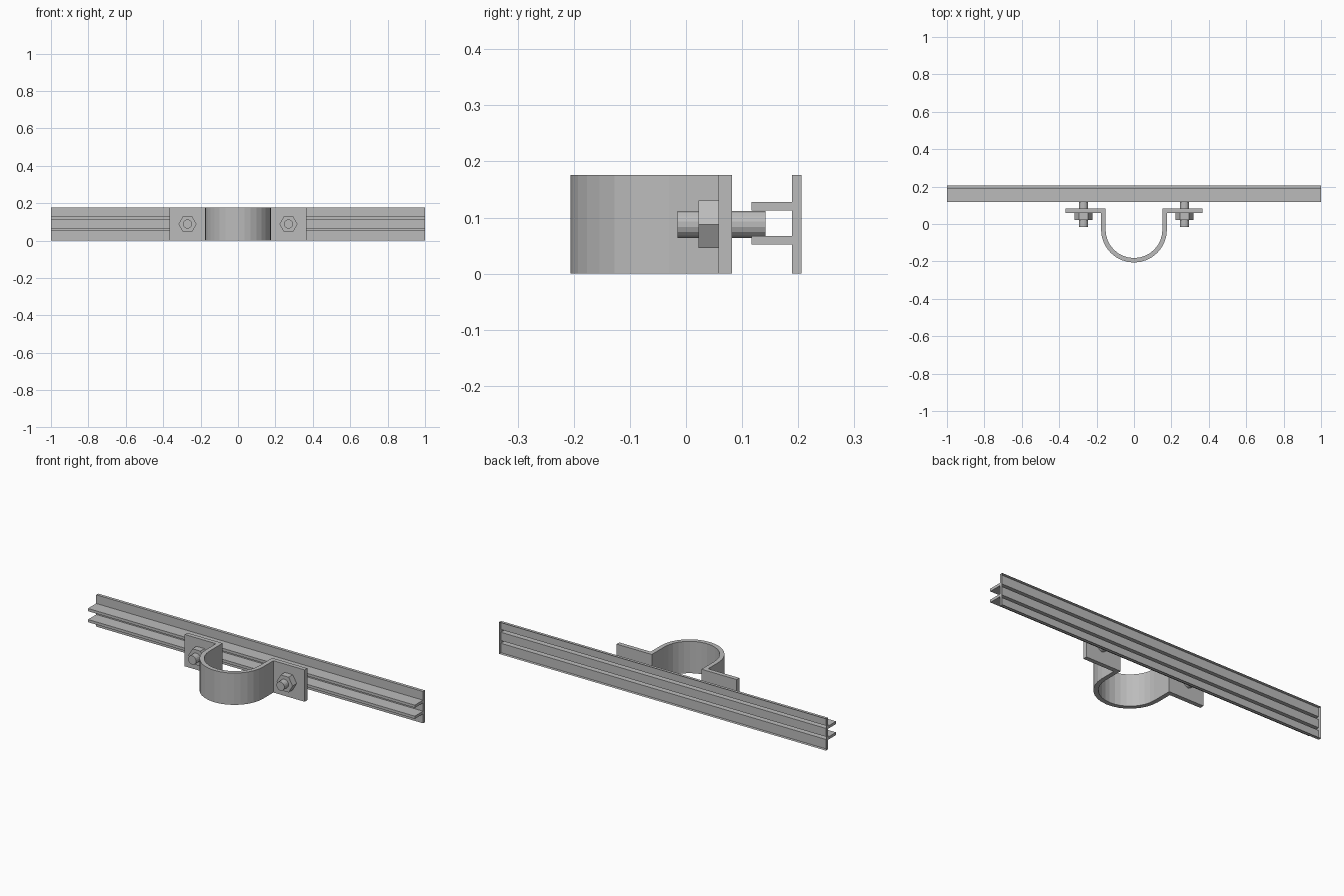
import bpy, bmesh, math
from mathutils import Matrix

old = bpy.data.objects.get("Cube")
if old:
    bpy.data.objects.remove(old, do_unlink=True)

HEIGHT = 0.176
MID = HEIGHT / 2

steel = bpy.data.materials.new("grey_steel")
steel.use_nodes = True
COLOUR = (0.5, 0.5, 0.5, 1)
steel.diffuse_color = COLOUR
steel.node_tree.nodes["Principled BSDF"].inputs["Base Color"].default_value = COLOUR


def finish(name, bm):
    bmesh.ops.recalc_face_normals(bm, faces=bm.faces)
    mesh = bpy.data.meshes.new(name)
    bm.to_mesh(mesh)
    bm.free()
    mesh.materials.append(steel)
    obj = bpy.data.objects.new(name, mesh)
    bpy.context.collection.objects.link(obj)
    return obj


def extrude_profile(name, points, offset, skip_last=False):
    """Sweep a closed outline along an offset, optionally leaving its last side open."""
    bm = bmesh.new()
    near = [bm.verts.new(p) for p in points]
    far = [bm.verts.new([a + b for a, b in zip(p, offset)]) for p in points]
    bm.faces.new(near)
    bm.faces.new(far[::-1])
    n = len(points)
    for i in range(n - int(skip_last)):
        j = (i + 1) % n
        bm.faces.new((near[i], far[i], far[j], near[j]))
    return finish(name, bm)


def rod(name, x, y0, y1, radius, sides, turn=0.0):
    """Prism lying along y."""
    bm = bmesh.new()
    bmesh.ops.create_cone(bm, cap_ends=True, segments=sides, radius1=radius,
                          radius2=radius, depth=y1 - y0)
    place = (Matrix.Translation((x, (y0 + y1) / 2, MID))
             @ Matrix.Rotation(math.pi / 2, 4, 'X') @ Matrix.Rotation(turn, 4, 'Z'))
    bmesh.ops.transform(bm, matrix=place, verts=bm.verts)
    return finish(name, bm)


# Rail: thin plate with two forward flanges, hollow and open at the back
BACK, FACE, TIP = 0.206, 0.189, 0.117
lower = [(BACK, 0), (FACE, 0), (FACE, 0.052), (TIP, 0.052), (TIP, 0.067), (FACE, 0.067)]
upper = [(y, HEIGHT + 0.004 - z) if z else (y, HEIGHT) for y, z in reversed(lower)]
extrude_profile("rail", [(-1, y, z) for y, z in lower + upper], (2, 0, 0), skip_last=True)

# Clamp strap: half ring with straight legs and outward tabs
OUTER, THICK, CENTRE = 0.176, 0.024, -0.03
TAB_FRONT, TAB_BACK, TAB_END = 0.058, 0.082, 0.367
INNER = OUTER - THICK
STEPS = 16


def arc(radius):
    angles = [math.pi + math.pi * i / STEPS for i in range(STEPS + 1)]
    return [(radius * math.cos(a), CENTRE + radius * math.sin(a)) for a in angles]


outside = ([(-TAB_END, TAB_BACK), (-TAB_END, TAB_FRONT), (-OUTER, TAB_FRONT)] + arc(OUTER)
           + [(OUTER, TAB_FRONT), (TAB_END, TAB_FRONT), (TAB_END, TAB_BACK)])
inside = [(INNER, TAB_BACK)] + arc(INNER)[::-1] + [(-INNER, TAB_BACK)]
extrude_profile("clamp_strap", [(x, y, 0) for x, y in outside + inside], (0, 0, HEIGHT))

# Bolts and hexagonal nuts on both tabs
for side, sign in (("left", 1), ("right", -1)):
    x = sign * 0.27
    rod(side + "_bolt", x, -0.015, 0.142, 0.0245, 16, math.pi / 16)
    rod(side + "_nut", x, 0.022, TAB_FRONT, 0.0485, 6, math.pi / 6 * 3)
